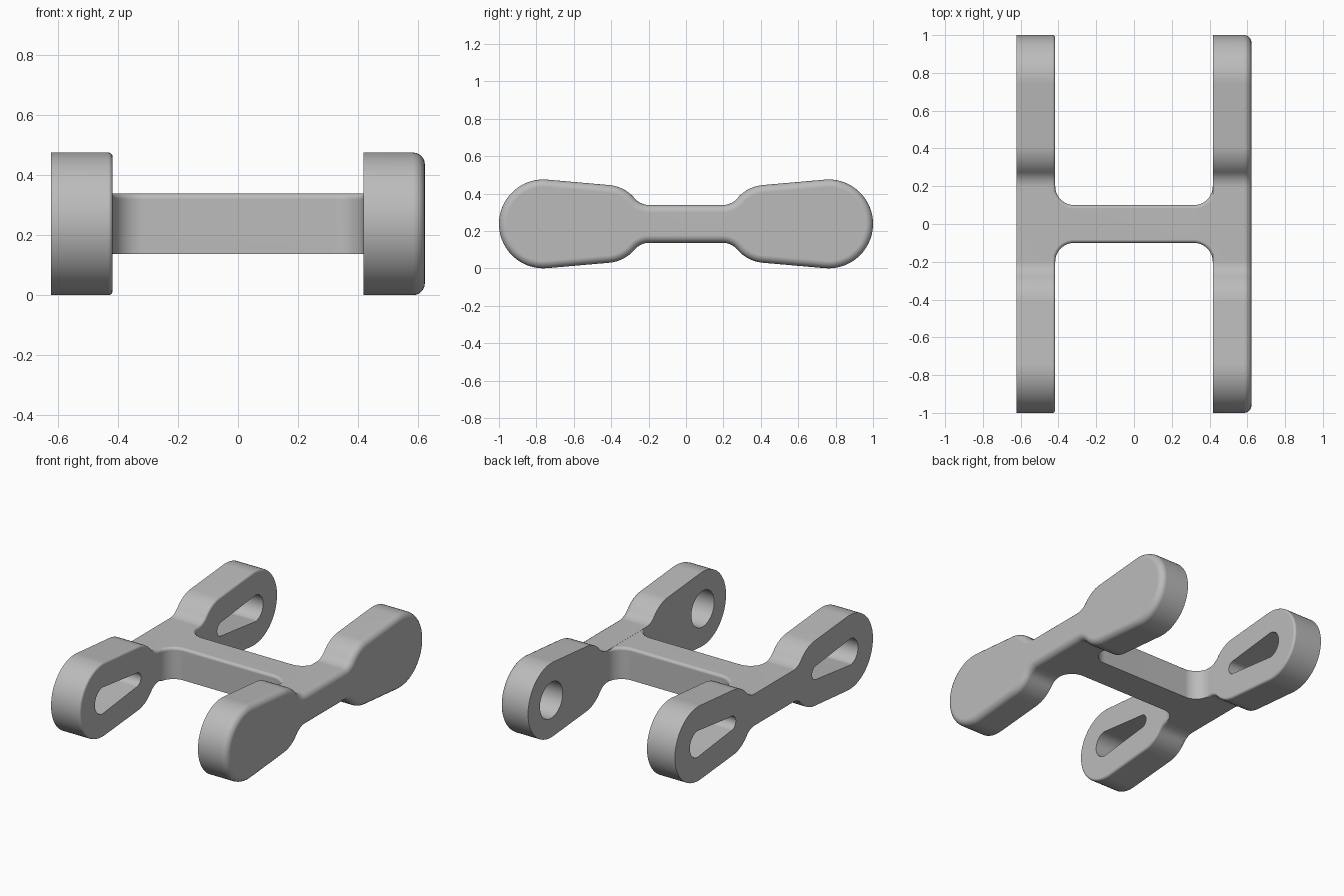
import bpy, bmesh
from math import cos, sin, radians, acos, degrees

MID = 0.2375                      # height of the centre plane
INNER, OUTER = 0.417, 0.622       # inner and outer faces of the side bars

cube = bpy.data.objects.get("Cube")
if cube:
    bpy.data.objects.remove(cube, do_unlink=True)

grey = bpy.data.materials.new("plain_grey")
grey.use_nodes = True
grey.diffuse_color = (0.5, 0.5, 0.5, 1)
grey.node_tree.nodes["Principled BSDF"].inputs["Base Color"].default_value = grey.diffuse_color


def arc(cu, cv, r, start, end, n):
    angles = [radians(start + (end - start) * i / n) for i in range(n + 1)]
    return [(cu + r * cos(a), cv + r * sin(a)) for a in angles]


def four_way(quarter):
    """Mirror a quarter outline into a closed loop without repeated points."""
    loop = (quarter + [(-u, v) for u, v in reversed(quarter)]
            + [(-u, -v) for u, v in quarter] + [(u, -v) for u, v in reversed(quarter)])
    return [p for i, p in enumerate(loop)
            if abs(p[0] - loop[i - 1][0]) + abs(p[1] - loop[i - 1][1]) > 1e-5]


def sideways(u, v, w):            # outline in y-z, thickness along x
    return (w, u, v + MID)


def upright(u, v, w):             # outline in x-y, thickness along z
    return (u, v, w + MID)


def prism(name, outline, place, lo, hi, round_lo=0, round_hi=0):
    """Extrude an outline between two levels and round the rim of each end."""
    bm = bmesh.new()
    rings = [[bm.verts.new(place(u, v, w)) for u, v in outline] for w in (lo, hi)]
    caps = [bm.faces.new(ring) for ring in rings]
    n = len(outline)
    for i in range(n):
        j = (i + 1) % n
        bm.faces.new((rings[0][i], rings[0][j], rings[1][j], rings[1][i]))
    rims = [list(cap.edges) for cap in caps]
    for rim, size in zip(rims, (round_lo, round_hi)):
        if size:
            bmesh.ops.bevel(bm, geom=rim, offset=size, offset_type='OFFSET',
                            segments=5, profile=0.5, affect='EDGES', clamp_overlap=False)
    bmesh.ops.recalc_face_normals(bm, faces=bm.faces)
    mesh = bpy.data.meshes.new(name)
    bm.to_mesh(mesh)
    bm.free()
    mesh.materials.append(grey)
    obj = bpy.data.objects.new(name, mesh)
    bpy.context.collection.objects.link(obj)
    return obj


def combine(target, other, operation):
    bpy.context.view_layer.objects.active = target
    mod = target.modifiers.new(operation, 'BOOLEAN')
    mod.operation, mod.solver, mod.object = operation, 'EXACT', other
    bpy.ops.object.modifier_apply(modifier=mod.name)
    bpy.data.objects.remove(other, do_unlink=True)


# Side bars: round paddle ends narrowing to a slim neck
tip = arc(0.7625, 0, MID, 0, 95, 18)
tu, tv = tip[-1]
shoulder_u = 0.41
shoulder_v = tv - (tu - shoulder_u) * sin(radians(5)) / cos(radians(5))
c1 = (shoulder_u - 0.2 * cos(radians(95)), shoulder_v - 0.2 * sin(radians(95)))
c2 = (c1[0] + 0.3 * cos(radians(140)), c1[1] + 0.3 * sin(radians(140)))
bar_outline = four_way(tip + arc(*c1, 0.2, 95, 140, 7) + arc(*c2, 0.1, 320, 270, 7)[1:])
left_bar = prism("left_bar", bar_outline, sideways, INNER, OUTER, 0.015, 0.04)
right_bar = prism("right_bar", bar_outline, sideways, -OUTER, -INNER, 0.04, 0.015)

# Tapered slots right through one bar, blind round sockets in the other
spread = degrees(acos((0.085 - 0.045) / 0.335))
slot = arc(0.765, 0, 0.085, -spread, spread, 16) + arc(0.43, 0, 0.045, spread, 360 - spread, 12)
socket = arc(0.765, 0, 0.115, 0, 360, 40)[:-1]
for side in (1, -1):
    cutter = prism("slot_cutter", [(u * side, v) for u, v in slot], sideways, -0.7, -0.35)
    combine(right_bar, cutter, 'DIFFERENCE')
    cutter = prism("socket_cutter", [(u * side, v) for u, v in socket],
                   sideways, 0.38, INNER + 0.165)
    combine(left_bar, cutter, 'DIFFERENCE')

# Crossbar flaring into the bars with filleted corners
flare = [(0.52, 0.2)] + arc(INNER - 0.1, 0.2, 0.1, 0, -90, 10)
crossbar = prism("crossbar", four_way(flare), upright, -0.1005, 0.1005, 0.018, 0.018)

# Join everything into one solid body
frame = crossbar
frame.name = "frame"
combine(frame, left_bar, 'UNION')
combine(frame, right_bar, 'UNION')

bpy.ops.object.select_all(action='DESELECT')
frame.select_set(True)
bpy.context.view_layer.objects.active = frame
bpy.ops.object.shade_smooth_by_angle(angle=radians(32))
weighted = frame.modifiers.new("even_shading", 'WEIGHTED_NORMAL')
weighted.keep_sharp = True
